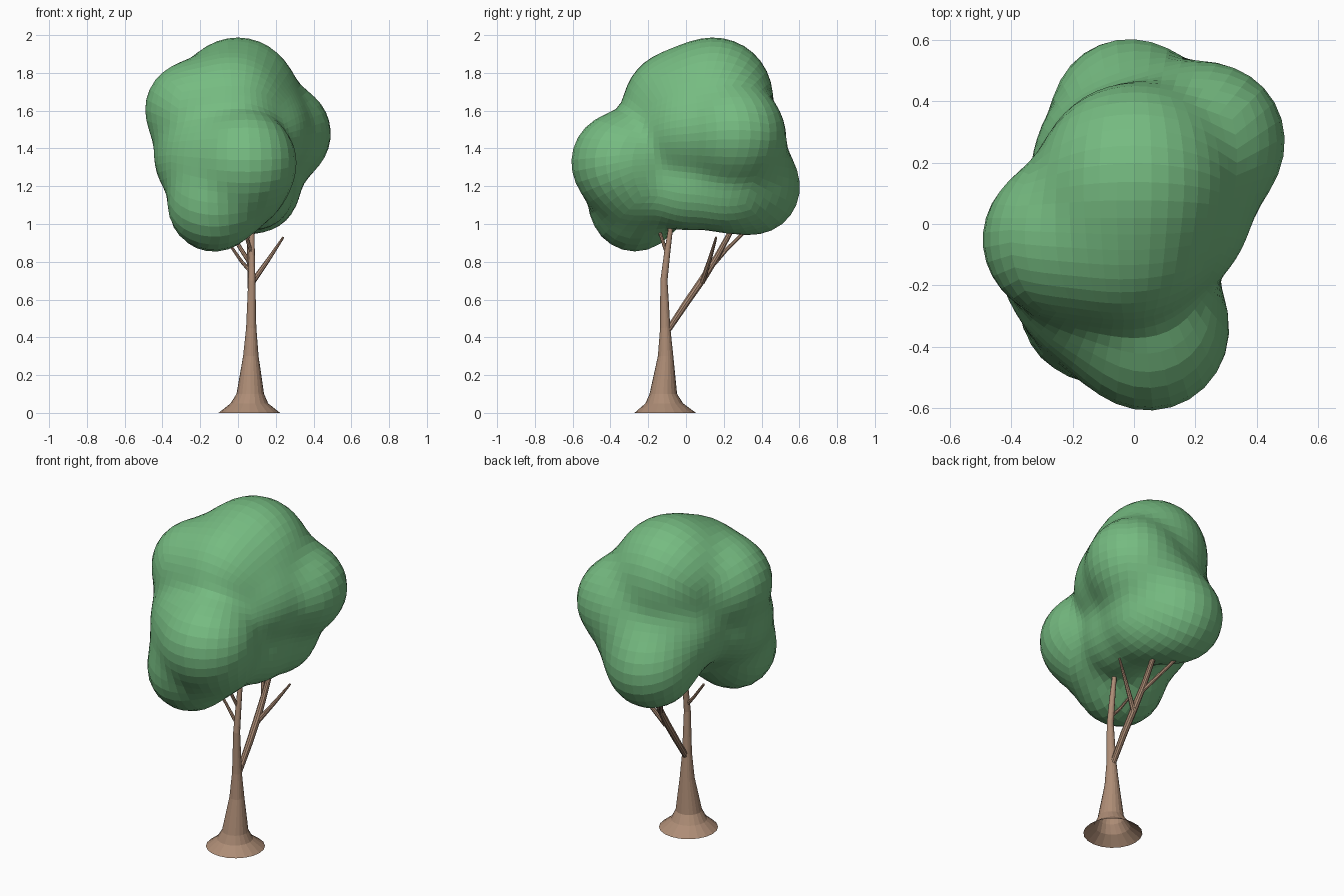
import bpy, bmesh, math
from mathutils import Vector

cube = bpy.data.objects.get("Cube")
if cube:
    bpy.data.objects.remove(cube)


def make_material(name, rgb):
    m = bpy.data.materials.new(name)
    m.use_nodes = True
    m.diffuse_color = (*rgb, 1)
    m.node_tree.nodes["Principled BSDF"].inputs["Base Color"].default_value = (*rgb, 1)
    return m


LEAF = make_material("leaf_green", (0.18, 0.50, 0.22))
BARK = make_material("bark_brown", (0.42, 0.265, 0.18))


def finish(bm, name, mat):
    me = bpy.data.meshes.new(name)
    bm.to_mesh(me)
    bm.free()
    me.materials.append(mat)
    ob = bpy.data.objects.new(name, me)
    bpy.context.collection.objects.link(ob)
    return ob


def tube(name, stations, sides, level=False):
    """Tapered limb through (x, y, z, radius) stations."""
    bm = bmesh.new()
    pts = [Vector(s[:3]) for s in stations]
    rings = []
    for i, s in enumerate(stations):
        d = pts[min(i + 1, len(pts) - 1)] - pts[max(i - 1, 0)]
        d = Vector((0, 0, 1)) if level else d.normalized()
        u = Vector((0, 1, 0)).cross(d).normalized()
        v = d.cross(u)
        ring = []
        for k in range(sides):
            a = math.tau * k / sides
            ring.append(bm.verts.new(pts[i] + s[3] * (u * math.cos(a) + v * math.sin(a))))
        rings.append(ring)
    for a, b in zip(rings, rings[1:]):
        for k in range(sides):
            n = (k + 1) % sides
            bm.faces.new((a[k], a[n], b[n], b[k]))
    bm.faces.new(rings[-1])
    return finish(bm, name, BARK)


# Flared trunk, open underneath
tube("trunk", [(.06, -.11, 0, .163), (.06, -.115, .05, .1), (.065, -.12, .1, .073),
               (.068, -.108, .3, .041), (.07, -.11, .45, .027), (.073, -.117, .7, .019),
               (.073, -.098, .86, .016), (.073, -.078, 1.0, .012)], 20, True)

# Main limb and twigs
tube("main_branch", [(.07, -.1, .43, .016), (.073, 0, .58, .019), (.07, .09, .71, .02),
                     (.065, .16, .82, .017), (.06, .27, 1.02, .013)], 10)
tube("left_twig", [(.075, .085, .69, .015), (.16, .125, .81, .011), (.24, .16, .93, .006)], 8)
tube("back_twig", [(.065, .15, .79, .012), (.02, .21, .86, .011), (-.06, .34, .99, .009)], 8)
tube("front_twig", [(.073, -.1, .84, .01), (.045, -.13, .93, .009), (.03, -.16, 1.02, .007)], 8)
tube("right_twig", [(.073, -.11, .74, .01), (.02, -.1, .8, .009), (-.05, -.1, .9, .007)], 8)

# Foliage: a cube sphere pushed out to a soft union of lobes (x, y, z, radius)
LOBES = [
    (0, .15, 1.68, .305), (-.03, -.06, 1.64, .26),     # crown
    (-.25, -.05, 1.61, .24),                           # right shoulder
    (.24, .27, 1.48, .25), (.14, .02, 1.49, .225),     # left back
    (.05, -.35, 1.33, .255), (-.12, -.21, 1.34, .24),  # front
    (-.13, -.27, 1.09, .235), (-.21, -.1, 1.34, .22),  # low front
    (.04, -.26, 1.2, .19),
    (-.02, .36, 1.19, .24), (.11, .22, 1.17, .2),      # low back
    (-.08, .2, 1.36, .24), (.1, .31, 1.34, .2),        # back hollow
    (.09, .0, 1.17, .19),                              # underside
]
SOFT = .045
CENTRE = Vector((0, .02, 1.4))


def field(p):
    total = sum(math.exp(-((p - Vector(l[:3])).length - l[3]) / SOFT) for l in LOBES)
    return -SOFT * math.log(total)


bm = bmesh.new()
bmesh.ops.create_cube(bm, size=2)
bmesh.ops.subdivide_edges(bm, edges=bm.edges[:], cuts=15, use_grid_fill=True)
for v in bm.verts:
    d = Vector([math.tan(c * math.pi / 4) for c in v.co]).normalized()
    near, far = 0, 1.2
    for _ in range(24):
        mid = (near + far) / 2
        if field(CENTRE + d * mid) > 0:
            far = mid
        else:
            near = mid
    v.co = CENTRE + d * near
bmesh.ops.recalc_face_normals(bm, faces=bm.faces[:])
finish(bm, "foliage", LEAF)
